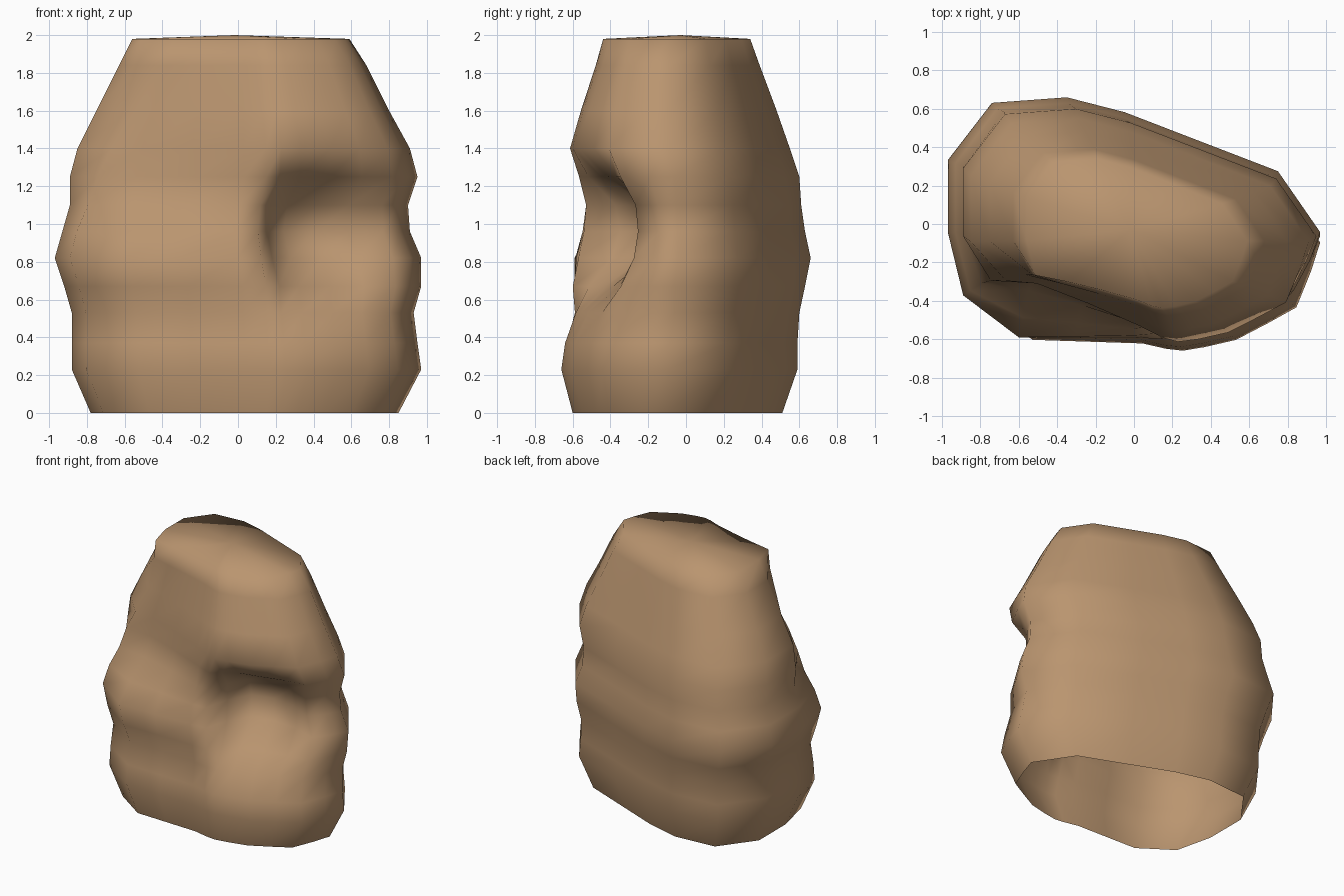
import bpy
import bmesh

cube = bpy.data.objects.get("Cube")
if cube:
    bpy.data.objects.remove(cube, do_unlink=True)


def ramp(start, end, value):
    """Smooth rise from 0 to 1 between start and end."""
    t = min(max((value - start) / (end - start), 0), 1)
    return t * t * (3 - 2 * t)


def plateau(value, rise_start, rise_end, fall_start, fall_end):
    return ramp(rise_start, rise_end, value) * (1 - ramp(fall_start, fall_end, value))


# Widest cross-section of the boulder, seen from above
OUTLINE = [
    (.97, -.06), (.75, .27), (.3, .45), (-.05, .59), (-.35, .67), (-.74, .64),
    (-.97, .33), (-.97, -.06), (-.89, -.4), (-.6, -.6), (-.3, -.61), (0, -.62),
    (.13, -.65), (.22, -.66), (.34, -.64), (.51, -.6), (.68, -.51), (.84, -.42),
    (.92, -.22),
]

# Extent of each level: height, x from and to, y from and to
LEVELS = [
    (0, -.78, .85, -.6, .51),
    (.23, -.88, .97, -.66, .59),
    (.37, -.88, .95, -.64, .59),
    (.53, -.88, .93, -.6, .6),
    (.67, -.92, .97, -.63, .63),
    (.82, -.97, .97, -.62, .66),
    (.96, -.93, .91, -.6, .63),
    (1.1, -.89, .9, -.59, .61),
    (1.25, -.89, .95, -.61, .6),
    (1.4, -.85, .91, -.62, .55),
    (1.6, -.75, .8, -.56, .48),
    (1.84, -.63, .68, -.48, .39),
    (1.98, -.56, .59, -.44, .34),
]

xs = [p[0] for p in OUTLINE]
ys = [p[1] for p in OUTLINE]


def fit(value, values, low, high):
    return low + (value - min(values)) / (max(values) - min(values)) * (high - low)


def surface_point(px, py, level):
    z, x_low, x_high, y_low, y_high = level
    x = fit(px, xs, x_low, x_high)
    y = fit(py, ys, y_low, y_high)
    if py < -.1 and px > -.95:
        # Undercut hollow in the front
        hollow = plateau(px, .08, .32, .5, 1.04) * plateau(z, .46, .9, 1, 1.42)
        # Shallow recess in the upper front
        recess = plateau(px, -1, -.6, -.75, .3) * ramp(.8, 1.25, z)
        recess *= 1 - .6 * ramp(1.4, 2, z)
        # Flattened upper corner above a bulge
        corner = plateau(px, -.97, -.89, -.89, -.55) * plateau(z, .95, 1.5, 1.65, 1.98)
        bulge = plateau(px, -.95, -.6, -.6, 0) * plateau(z, .5, .8, .84, 1.1)
        y += .4 * hollow + .27 * recess + .05 * corner - .03 * bulge
        x += .12 * corner - .07 * hollow
    return x, y, z


# Boulder shell, open underneath
bm = bmesh.new()
rings = [[bm.verts.new(surface_point(px, py, level)) for px, py in OUTLINE]
         for level in LEVELS]
count = len(OUTLINE)
for lower, upper in zip(rings, rings[1:]):
    for i in range(count):
        j = (i + 1) % count
        bm.faces.new((lower[i], lower[j], upper[j], upper[i]))

# Slightly domed top
peak = bm.verts.new((-.02, -.03, 2))
for i in range(count):
    bm.faces.new((rings[-1][i], rings[-1][(i + 1) % count], peak))

for face in bm.faces:
    face.smooth = True
mesh = bpy.data.meshes.new("boulder")
bm.to_mesh(mesh)
bm.free()
boulder = bpy.data.objects.new("boulder", mesh)
bpy.context.collection.objects.link(boulder)

# Tan stone
stone = bpy.data.materials.new("tan_stone")
stone.use_nodes = True
colour = (.49, .3, .16, 1)
stone.diffuse_color = colour
stone.node_tree.nodes["Principled BSDF"].inputs["Base Color"].default_value = colour
mesh.materials.append(stone)
